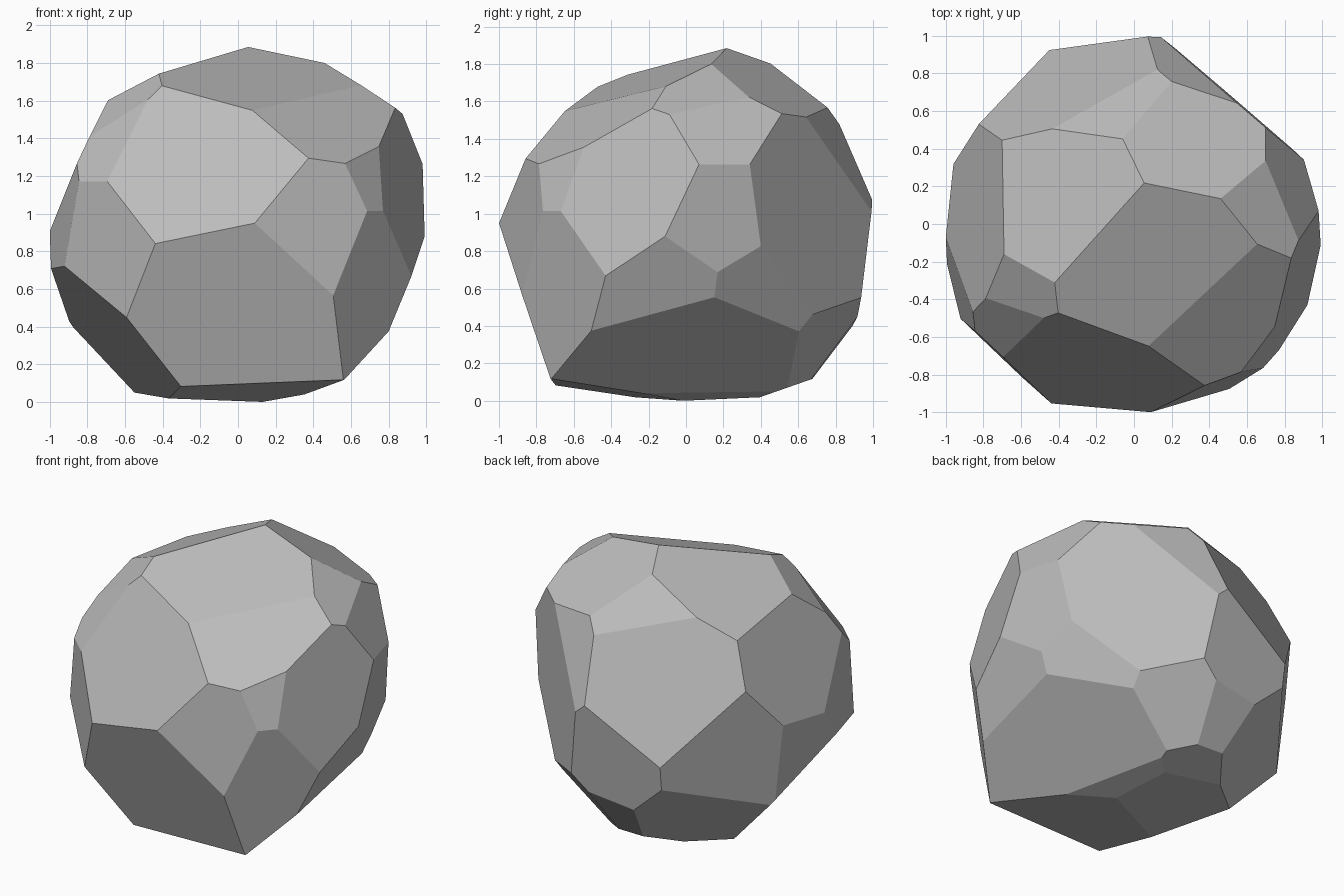
import bpy
import bmesh
from mathutils import Vector

# Remove the default cube only
default_cube = bpy.data.objects.get("Cube")
if default_cube:
    bpy.data.objects.remove(default_cube, do_unlink=True)

# Heart of the stone; every facet is described by the point of its plane
# nearest to this heart, which fixes both its direction and its depth.
HEART = Vector((0, 0, .95))

FACETS = {
    "crown": [
        (.097, -.286, .742), (-.348, .104, .777), (.247, .399, .79),
        (.549, .049, .801), (.26, -.442, .67), (-.547, -.335, .688),
        (-.196, .643, .617),
    ],
    "front": [
        (-.148, -.712, .415), (.343, -.895, .084), (-.016, -.892, -.304),
        (-.68, -.725, .013), (-.532, -.568, .537),
    ],
    "positive x side": [
        (.717, -.638, .28), (.878, -.307, .17), (.742, -.66, -.134),
        (.841, .241, .479), (.884, .253, -.094), (.851, .055, -.366),
        (.734, .378, -.357), (.561, .143, -.634),
    ],
    "negative x side": [
        (-.813, .038, .366), (-.94, -.225, .129), (-.968, .116, -.116),
        (-.679, -.194, -.598), (-.732, .586, -.092),
    ],
    "back": [
        (-.311, .721, .353), (.551, .645, .007), (.32, .828, .318),
        (-.057, .955, -.124), (.403, .671, -.571), (.025, .826, -.619),
        (-.508, .598, -.598),
    ],
    "underside": [
        (.034, -.134, -.93), (.23, .068, -.912), (-.053, .036, -.931),
        (0, .331, -.947),
    ],
}


def make_material(name, colour):
    """Plain single-colour material."""
    mat = bpy.data.materials.new(name)
    mat.use_nodes = True
    mat.diffuse_color = colour
    mat.node_tree.nodes["Principled BSDF"].inputs["Base Color"].default_value = colour
    return mat


def chip(bm, foot):
    """Slice off everything beyond one facet plane and cap the cut."""
    everything = bm.verts[:] + bm.edges[:] + bm.faces[:]
    bmesh.ops.bisect_plane(bm, geom=everything, dist=.00001,
                           plane_co=HEART + foot, plane_no=foot.normalized(),
                           clear_outer=True)
    rim = [edge for edge in bm.edges if edge.is_boundary]
    if rim:
        bmesh.ops.holes_fill(bm, edges=rim, sides=0)


# Start from a block larger than the stone and chip it down facet by facet
bm = bmesh.new()
bmesh.ops.create_cube(bm, size=3)
bmesh.ops.translate(bm, verts=bm.verts, vec=HEART)
for region in FACETS.values():
    for foot in region:
        chip(bm, Vector(foot))
bmesh.ops.recalc_face_normals(bm, faces=bm.faces)

# Rest the stone on the ground
lowest = min(v.co.z for v in bm.verts)
bmesh.ops.translate(bm, verts=bm.verts, vec=(0, 0, -lowest))

# Flat-shaded stone object
mesh = bpy.data.meshes.new("faceted_rock")
bm.to_mesh(mesh)
bm.free()
mesh.materials.append(make_material("stone grey", (.5, .5, .5, 1)))
rock = bpy.data.objects.new("faceted_rock", mesh)
bpy.context.collection.objects.link(rock)
